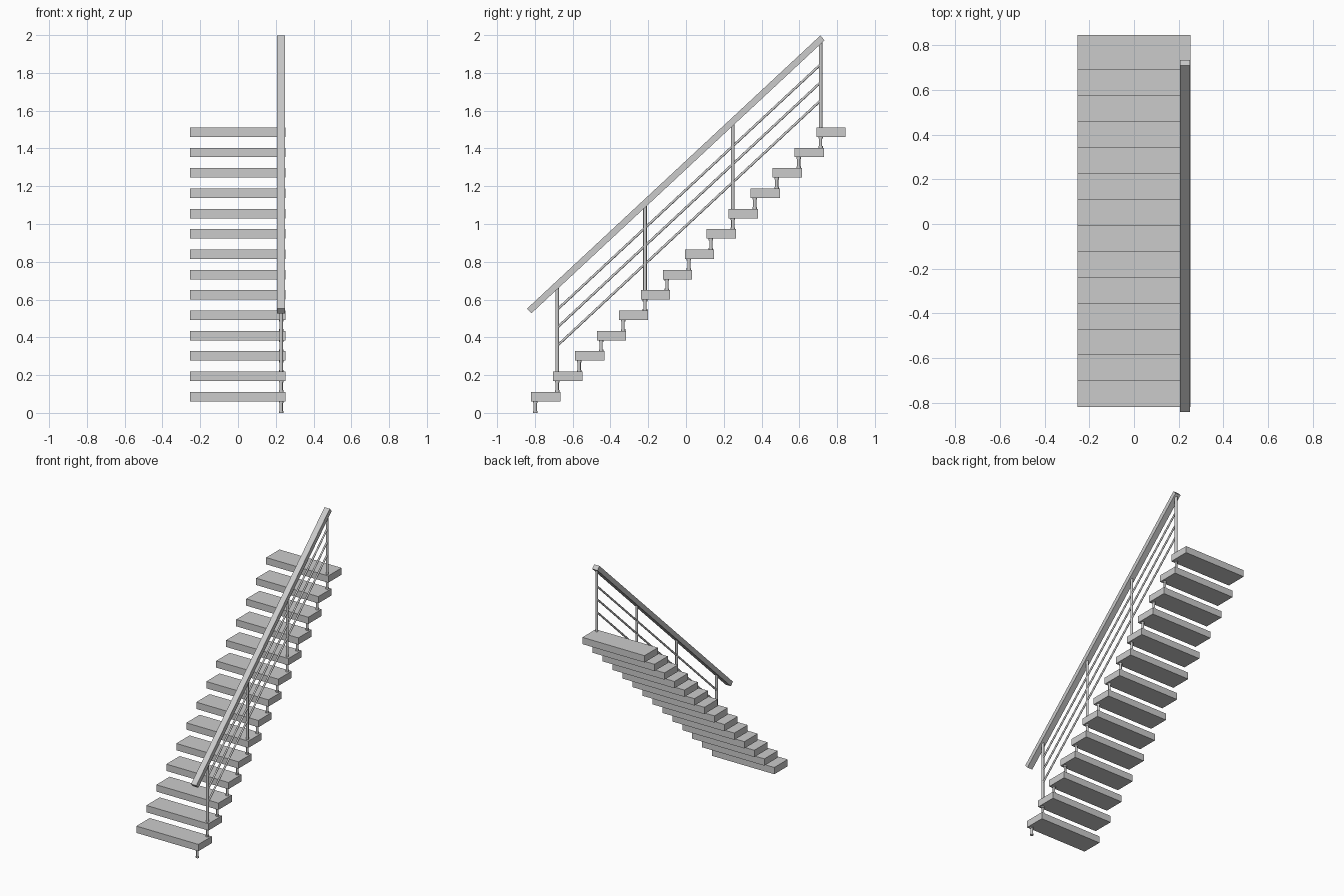
import bpy, math
from mathutils import Vector

if "Cube" in bpy.data.objects:
    bpy.data.objects.remove(bpy.data.objects["Cube"])

N = 14                      # number of treads
RUN, RISE = 0.1162, 0.1077  # offset from one tread to the next
Y0, Z0 = -0.82, 0.061       # front edge and underside of the first tread
DEPTH, THICK = 0.155, 0.05
PX = 0.2285                 # x of posts, spacers and rails
SLOPE = RISE / RUN


def box(name, loc, size, rot_x=0.0):
    bpy.ops.mesh.primitive_cube_add(size=1, location=loc)
    ob = bpy.context.object
    ob.name = name
    ob.scale = size
    bpy.ops.object.transform_apply(location=False, rotation=False, scale=True)
    ob.rotation_euler.x = rot_x
    return ob


def rod(name, a, b, r):
    a, b = Vector(a), Vector(b)
    d = b - a
    bpy.ops.mesh.primitive_cylinder_add(vertices=16, radius=r, depth=d.length,
                                        location=(a + b) / 2)
    ob = bpy.context.object
    ob.name = name
    ob.rotation_euler = d.to_track_quat('Z', 'Y').to_euler()
    bpy.ops.object.shade_smooth_by_angle(angle=math.radians(40))
    return ob


def rail_z(y):
    # height of the handrail centre line
    return 1.985 + (y - 0.7225) * 0.931


for i in range(N):
    y, z = Y0 + i * RUN, Z0 + i * RISE
    # tread
    box(f"tread_{i + 1}", (-0.001, y + DEPTH / 2, z + THICK / 2), (0.506, DEPTH, THICK))
    # spacer tube with a collar at each end
    py = y + 0.022
    low = z - RISE + THICK if i else 0.0
    rod(f"spacer_{i + 1}", (PX, py, low), (PX, py, z), 0.0085)
    rod(f"spacer_foot_{i + 1}", (PX, py, low), (PX, py, low + 0.009), 0.012)
    rod(f"spacer_head_{i + 1}", (PX, py, z - 0.009), (PX, py, z), 0.012)
    # every fourth tread carries a railing post
    if i % 4 == 1:
        rod(f"post_{i + 1}", (PX, py, z + THICK), (PX, py, rail_z(py) - 0.01), 0.0095)

# handrail
ya, yb = -0.83, 0.7225
za, zb = rail_z(ya), rail_z(yb)
box("handrail", (PX, (ya + yb) / 2, (za + zb) / 2),
    (0.043, math.hypot(yb - ya, zb - za), 0.034), math.atan2(zb - za, yb - ya))

# three infill bars below the handrail
first, last = Y0 + RUN + 0.022, Y0 + 13 * RUN + 0.022
for k, drop in enumerate((0.131, 0.226, 0.322)):
    rod(f"infill_bar_{k + 1}", (PX, first, rail_z(first) - drop),
        (PX, last, rail_z(last) - drop), 0.0065)
